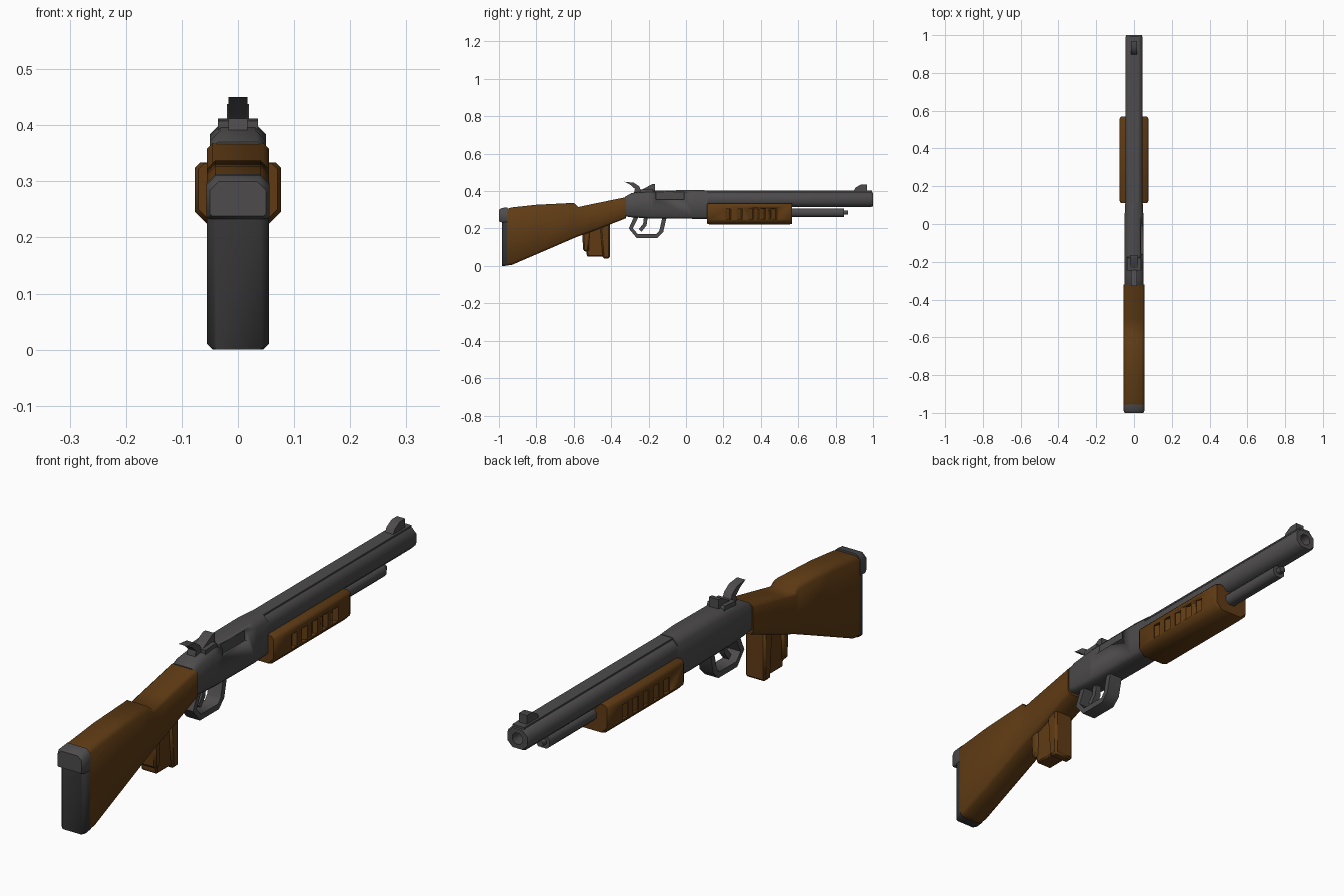
import bpy, bmesh, math
from mathutils import Vector, Matrix


def material(name, rgb):
    m = bpy.data.materials.new(name)
    m.diffuse_color = (*rgb, 1)
    return m


WOOD = material("brown wood", (0.115, 0.044, 0.007))
METAL = material("grey metal", (0.075, 0.071, 0.072))
PAD = material("dark rubber", (0.036, 0.034, 0.036))


def finish(name, bm, mat, bevel=0):
    """Turn a bmesh into an object, smooth except over 50 degree edges."""
    bmesh.ops.recalc_face_normals(bm, faces=bm.faces[:])
    for f in bm.faces:
        f.smooth = True
    for e in bm.edges:
        e.smooth = e.calc_face_angle(3.2) < math.radians(50)
    me = bpy.data.meshes.new(name)
    bm.to_mesh(me)
    bm.free()
    me.materials.append(mat)
    ob = bpy.data.objects.new(name, me)
    bpy.context.collection.objects.link(ob)
    if bevel:
        mod = ob.modifiers.new("chamfer", "BEVEL")
        mod.width, mod.segments, mod.limit_method = bevel, 1, "ANGLE"
    return ob


def loft(name, sections, mat):
    """Chamfered box sections along y: (y, bottom, top, half width, low chamfer, top chamfer)."""
    bm = bmesh.new()
    rings = []
    for y, z0, z1, w, a, b in sections:
        half = [(w - a, z0), (w, z0 + a), (w, z1 - b), (w - b, z1)]
        pts = half + [(-x, z) for x, z in reversed(half)]
        rings.append([bm.verts.new((x, y, z)) for x, z in pts])
    for r, s in zip(rings, rings[1:]):
        for i in range(8):
            j = (i + 1) % 8
            bm.faces.new((r[i], r[j], s[j], s[i]))
    bm.faces.new(rings[0])
    bm.faces.new(rings[-1])
    return finish(name, bm, mat)


def prism(name, profile, w, mat, bevel=0):
    """Side profile of (y, z) points, extruded to both sides of x = 0."""
    bm = bmesh.new()
    l, r = [[bm.verts.new((s * w, y, z)) for y, z in profile] for s in (-1, 1)]
    bm.faces.new(l)
    bm.faces.new(r)
    for i in range(len(l)):
        j = (i + 1) % len(l)
        bm.faces.new((l[i], l[j], r[j], r[i]))
    return finish(name, bm, mat, bevel)


def strap(name, path, t, w, mat):
    """Flat bar of thickness 2t following a side path."""
    pts = [Vector(p) for p in path]
    left, right = [], []
    for i, p in enumerate(pts):
        d = (pts[min(i + 1, len(pts) - 1)] - pts[max(i - 1, 0)]).normalized()
        n = Vector((-d.y, d.x)) * t
        left.append(p + n)
        right.append(p - n)
    return prism(name, left + right[::-1], w, mat)


def cut(target, name, boxes):
    """Subtract boxes given as (centre, size, turn about z)."""
    bm = bmesh.new()
    for c, s, turn in boxes:
        bmesh.ops.create_cube(bm, size=1, matrix=Matrix.Translation(c)
                              @ Matrix.Rotation(turn, 4, "Z") @ Matrix.Diagonal((*s, 1)))
    ob = finish(name, bm, target.data.materials[0])
    ob.hide_render = True
    ob.hide_viewport = True
    mod = target.modifiers.new("cut", "BOOLEAN")
    mod.operation, mod.object, mod.solver = "DIFFERENCE", ob, "EXACT"


# Shoulder stock with raised comb and sloping wrist
loft("stock", [
    (-0.957, 0.003, 0.305, 0.055, 0.012, 0.014),
    (-0.93, 0.006, 0.313, 0.055, 0.012, 0.014),
    (-0.80, 0.062, 0.327, 0.055, 0.012, 0.014),
    (-0.60, 0.148, 0.337, 0.055, 0.012, 0.014),
    (-0.575, 0.158, 0.315, 0.055, 0.012, 0.010),
    (-0.50, 0.185, 0.331, 0.055, 0.012, 0.010),
    (-0.32, 0.255, 0.368, 0.055, 0.012, 0.010)], WOOD)

# Butt pad and heel cap
loft("butt_pad", [
    (-0.985, 0.0, 0.245, 0.042, 0.004, 0.004),
    (-0.970, 0.0, 0.245, 0.055, 0.010, 0.004),
    (-0.950, 0.003, 0.245, 0.055, 0.010, 0.004)], PAD)
loft("heel_cap", [
    (-1.0, 0.238, 0.300, 0.050, 0.004, 0.016),
    (-0.985, 0.233, 0.310, 0.056, 0.004, 0.016),
    (-0.955, 0.233, 0.313, 0.056, 0.004, 0.016)], METAL)

# Pistol grip: core with front and rear ribs
prism("grip_core", [(-0.54, 0.2), (-0.53, 0.05), (-0.42, 0.05), (-0.42, 0.24)],
      0.034, WOOD, 0.006)
prism("grip_rear_rib", [(-0.555, 0.19), (-0.55, 0.08), (-0.52, 0.075), (-0.515, 0.2)],
      0.042, WOOD, 0.008)
prism("grip_front_rib", [(-0.46, 0.23), (-0.445, 0.04), (-0.407, 0.04), (-0.407, 0.24)],
      0.042, WOOD, 0.008)

# Receiver with ejection port on the right
receiver = loft("receiver", [
    (-0.325, 0.265, 0.370, 0.050, 0.012, 0.014),
    (-0.29, 0.260, 0.390, 0.050, 0.012, 0.018),
    (-0.20, 0.254, 0.402, 0.050, 0.012, 0.020),
    (0.04, 0.252, 0.406, 0.050, 0.012, 0.022),
    (0.115, 0.252, 0.404, 0.046, 0.012, 0.022)], METAL)
cut(receiver, "port_cutter", [((0.055, -0.085, 0.376), (0.04, 0.15, 0.04), 0)])

# Hammer and rear sight
prism("hammer", [(-0.328, 0.45), (-0.28, 0.445), (-0.25, 0.425), (-0.235, 0.39),
                 (-0.28, 0.38), (-0.273, 0.412), (-0.295, 0.432)], 0.017, METAL)
prism("sight_base", [(-0.245, 0.39), (-0.245, 0.408), (-0.18, 0.412), (-0.17, 0.39)],
      0.036, METAL)
prism("rear_sight", [(-0.24, 0.405), (-0.18, 0.438), (-0.165, 0.438), (-0.165, 0.395)],
      0.02, METAL)

# Trigger and guard
strap("trigger_guard", [(-0.265, 0.265), (-0.295, 0.2), (-0.262, 0.161), (-0.155, 0.161),
                        (-0.132, 0.185), (-0.115, 0.26)], 0.011, 0.028, METAL)
strap("trigger", [(-0.215, 0.26), (-0.22, 0.22), (-0.245, 0.19)], 0.01, 0.012, METAL)

# Barrel with bored muzzle, top rib and front sight
loft("barrel", [
    (0.08, 0.315, 0.396, 0.045, 0.02, 0.02),
    (0.99, 0.315, 0.396, 0.045, 0.02, 0.02),
    (1.0, 0.319, 0.392, 0.041, 0.02, 0.02),
    (1.0, 0.335, 0.376, 0.021, 0.012, 0.012),
    (0.95, 0.335, 0.376, 0.021, 0.012, 0.012)], METAL)
prism("barrel_rib", [(0.1, 0.38), (0.1, 0.402), (0.995, 0.402), (0.995, 0.38)], 0.025, METAL)
prism("front_sight", [(0.895, 0.395), (0.905, 0.418), (0.935, 0.435), (0.968, 0.435),
                      (0.968, 0.395)], 0.017, METAL)

# Magazine tube under the barrel
loft("magazine_tube", [(0.5, 0.262, 0.308, 0.025, 0.012, 0.012),
                       (0.845, 0.262, 0.308, 0.025, 0.012, 0.012)], METAL)
loft("tube_tip", [(0.83, 0.275, 0.297, 0.012, 0.005, 0.005),
                  (0.867, 0.275, 0.297, 0.012, 0.005, 0.005)], METAL)

# Sliding fore-end with five slanted slots on each side
fore = loft("fore_end", [
    (0.112, 0.226, 0.332, 0.070, 0.024, 0.010),
    (0.125, 0.222, 0.334, 0.077, 0.024, 0.010),
    (0.555, 0.222, 0.334, 0.077, 0.024, 0.010),
    (0.568, 0.226, 0.332, 0.070, 0.024, 0.010)], WOOD)
cut(fore, "slot_cutter", [
    ((s * 0.08, 0.225 + 0.0615 * i, 0.278), (0.03, 0.03, 0.055), s * 0.4)
    for s in (-1, 1) for i in range(5)])
